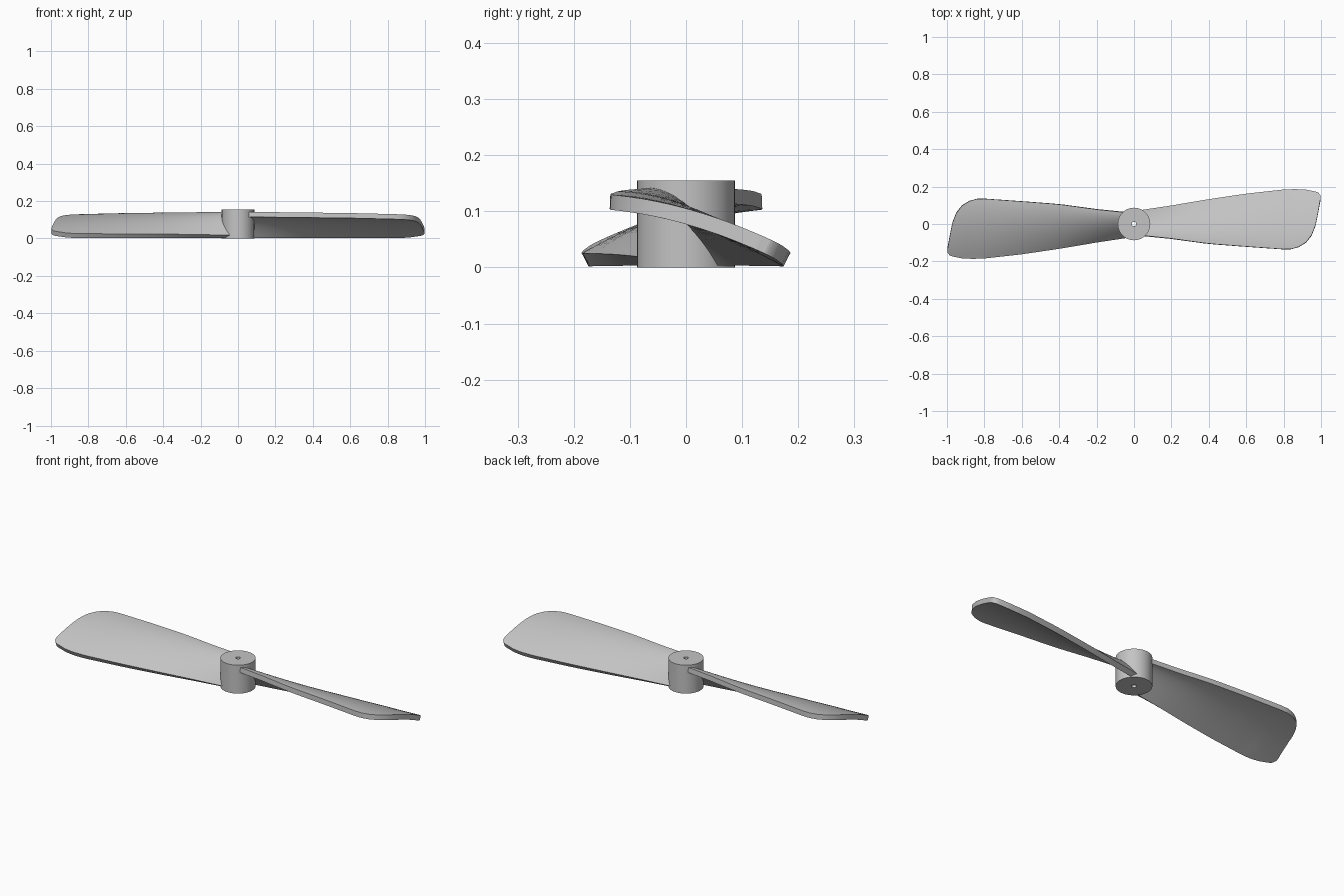
import bpy, bmesh, math

cube = bpy.data.objects.get("Cube")
if cube:
    bpy.data.objects.remove(cube, do_unlink=True)

GREY = (0.55, 0.55, 0.55, 1)
mat = bpy.data.materials.new("light_grey")
mat.use_nodes = True
mat.diffuse_color = GREY
mat.node_tree.nodes["Principled BSDF"].inputs["Base Color"].default_value = GREY


def lerp(points, x):
    """Piecewise linear lookup in a short list of (x, value) points."""
    for (xa, a), (xb, b) in zip(points, points[1:]):
        if x <= xb:
            return a + (b - a) * max(0, x - xa) / (xb - xa)
    return points[-1][1]


def finish(bm, name, angle):
    mesh = bpy.data.meshes.new(name)
    bm.to_mesh(mesh)
    bm.free()
    mesh.materials.append(mat)
    obj = bpy.data.objects.new(name, mesh)
    bpy.context.collection.objects.link(obj)
    bpy.ops.object.select_all(action='DESELECT')
    obj.select_set(True)
    bpy.context.view_layer.objects.active = obj
    bpy.ops.object.shade_smooth_by_angle(angle=math.radians(angle))
    return obj


# Hub: a cylinder with a through hole, turned from a closed profile
def make_hub(outer, inner, height, sides=64):
    bm = bmesh.new()
    profile = [(inner, 0), (outer, 0), (outer, height), (inner, height)]
    rings = []
    for i in range(sides):
        a = math.tau * i / sides
        rings.append([bm.verts.new((r * math.cos(a), r * math.sin(a), z)) for r, z in profile])
    for i in range(sides):
        p, q = rings[i], rings[(i + 1) % sides]
        for k in range(4):
            n = (k + 1) % 4
            bm.faces.new((p[k], q[k], q[n], p[n]))
    bmesh.ops.recalc_face_normals(bm, faces=bm.faces)
    return finish(bm, "hub", 30)


# Blade: twisted, cambered sheet; the full chord sets the surface, the outline trims it
HIGH_FULL = [(0, -.06), (.2, -.08), (.4, -.107), (.6, -.122), (.8, -.136), (1, -.14)]
LOW_FULL = [(0, .045), (.2, .078), (.4, .115), (.6, .147), (.8, .171), (1, .175)]
HIGH_TIP = [(.8, -.136), (.84, -.135), (.88, -.124), (.92, -.1), (.95, -.062),
            (.97, -.012), (.985, .06), (.995, .115), (1, .132)]
LOW_TIP = [(.8, .171), (.86, .174), (.92, .171), (.97, .162), (.985, .157), (.995, .146), (1, .135)]
STATIONS = [.03, .08] + [.14 + .06 * i for i in range(12)] + \
           [.82, .84, .86, .88, .9, .92, .935, .95, .96, .97, .978, .985, .99, .995, .998]


def surface_z(x, y):
    a, b = lerp(HIGH_FULL, x), lerp(LOW_FULL, x)
    s = min(1, max(0, (y - a) / (b - a)))
    top = lerp([(0, .116), (.6, .109), (1, .099)], x)
    low = lerp([(0, .004), (.85, .002), (1, .008)], x)
    return top + (low - top) * s ** 1.75


def make_blade(name, turn, steps=16):
    bm = bmesh.new()
    rows = []
    for x in STATIONS:
        a = lerp(HIGH_TIP if x > .8 else HIGH_FULL, x)
        b = lerp(LOW_TIP if x > .8 else LOW_FULL, x)
        ys = [a + (b - a) * j / steps for j in range(steps + 1)]
        rows.append([bm.verts.new((x, y, surface_z(x, y))) for y in ys])
    for p, q in zip(rows, rows[1:]):
        for j in range(steps):
            bm.faces.new((p[j], q[j], q[j + 1], p[j + 1]))
    obj = finish(bm, name, 40)
    solid = obj.modifiers.new("thickness", 'SOLIDIFY')
    solid.thickness = .027
    solid.offset = 1
    bpy.ops.object.modifier_apply(modifier=solid.name)
    bpy.ops.object.shade_smooth_by_angle(angle=math.radians(40))
    obj.rotation_euler.z = turn
    return obj


make_hub(.087, .012, .155)
make_blade("left_blade", 0)
make_blade("right_blade", math.pi)
